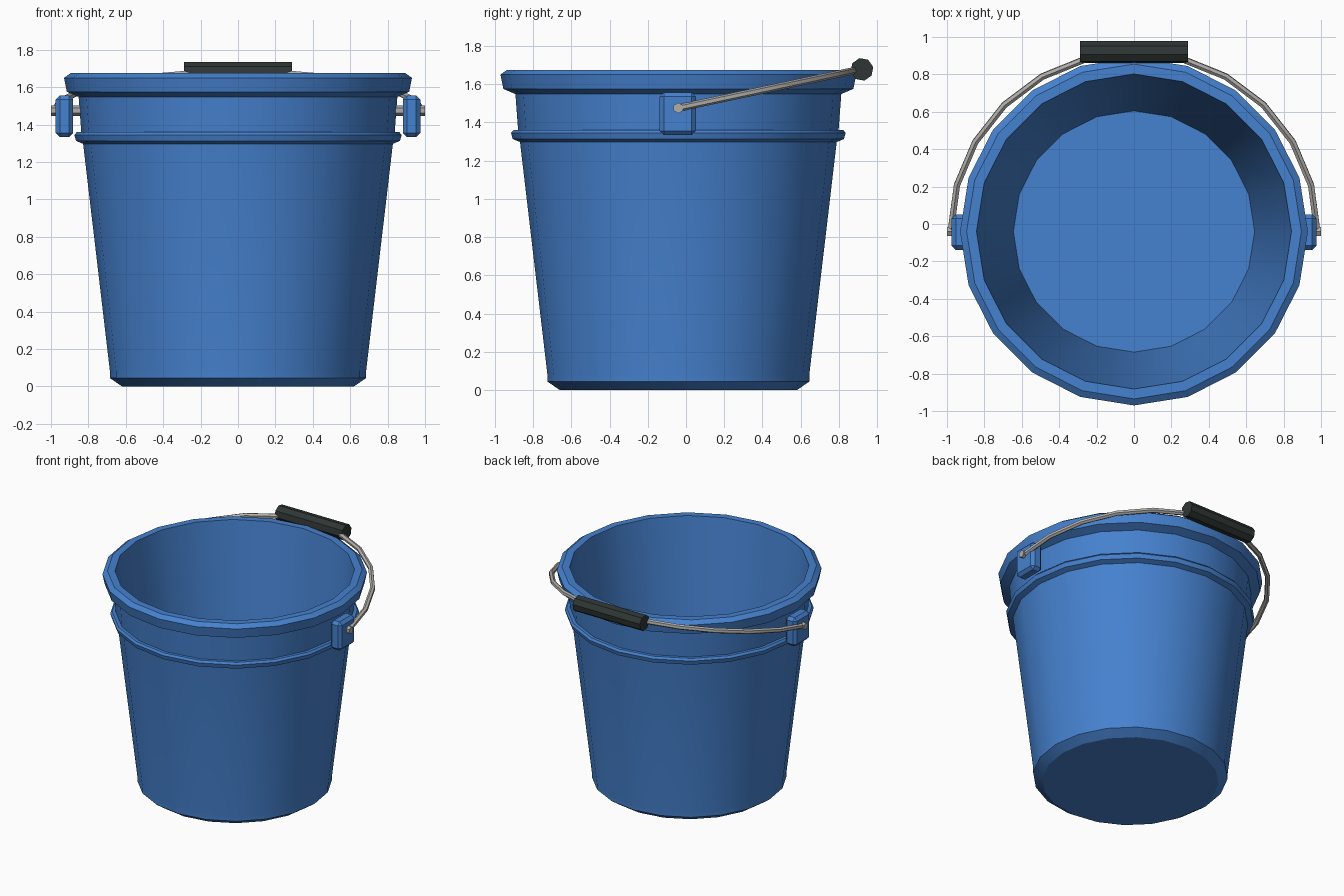
import bpy, bmesh, math
from mathutils import Vector

if "Cube" in bpy.data.objects:
    bpy.data.objects.remove(bpy.data.objects["Cube"])

CY = -0.04                      # bucket axis position in y
PIVOT_Z = 1.475                 # handle pivot height
TILT = math.radians(12)         # handle rests slightly above horizontal


def material(name, rgb):
    m = bpy.data.materials.new(name)
    m.diffuse_color = (*rgb, 1)
    m.use_nodes = True
    m.node_tree.nodes["Principled BSDF"].inputs["Base Color"].default_value = m.diffuse_color
    return m


BLUE = material("blue plastic", (0.06, 0.22, 0.62))
STEEL = material("grey steel", (0.44, 0.43, 0.41))
GRIP = material("dark grip", (0.028, 0.037, 0.035))


def finish(bm, name, mat, angle=30):
    bmesh.ops.recalc_face_normals(bm, faces=bm.faces)
    me = bpy.data.meshes.new(name)
    bm.to_mesh(me)
    bm.free()
    me.materials.append(mat)
    ob = bpy.data.objects.new(name, me)
    bpy.context.collection.objects.link(ob)
    bpy.ops.object.select_all(action='DESELECT')
    ob.select_set(True)
    bpy.context.view_layer.objects.active = ob
    bpy.ops.object.shade_smooth_by_angle(angle=math.radians(angle))
    return ob


def skin(bm, rings):
    """Bridge successive vertex rings and cap both ends."""
    n = len(rings[0])
    for a, b in zip(rings, rings[1:]):
        for i in range(n):
            j = (i + 1) % n
            bm.faces.new((a[i], a[j], b[j], b[i]))
    bm.faces.new(rings[0])
    bm.faces.new(rings[-1])


def lathe(name, profile, mat, sides):
    bm = bmesh.new()
    rings = [[bm.verts.new((r * math.cos(math.tau * i / sides),
                            CY + r * math.sin(math.tau * i / sides), z))
              for i in range(sides)] for r, z in profile]
    skin(bm, rings)
    return finish(bm, name, mat)


def tube(name, pts, radius, mat, sides, turn=0.0, up=Vector((0, 0, 1)), angle=30):
    """Sweep a regular polygon along a path."""
    bm = bmesh.new()
    rings = []
    for k, p in enumerate(pts):
        t = (pts[min(k + 1, len(pts) - 1)] - pts[max(k - 1, 0)]).normalized()
        u = (up - t * up.dot(t)).normalized()
        v = t.cross(u)
        rings.append([bm.verts.new(p + radius * (
            u * math.cos(turn + math.tau * i / sides) +
            v * math.sin(turn + math.tau * i / sides))) for i in range(sides)])
    skin(bm, rings)
    return finish(bm, name, mat, angle)


# Bucket shell: foot, wall, reinforcing band, rolled rim, inner wall, floor
lathe("bucket", [
    (0.62, 0.0), (0.685, 0.045), (0.685, 0.083),
    (0.828, 1.297), (0.866, 1.313), (0.875, 1.345), (0.862, 1.36), (0.838, 1.36),
    (0.852, 1.548), (0.915, 1.575), (0.93, 1.65), (0.895, 1.675),
    (0.842, 1.675), (0.645, 0.06)], BLUE, 20)

# Handle lugs and pivot pins on both sides
for side, label in ((-1, "left"), (1, "right")):
    bm = bmesh.new()
    bmesh.ops.create_cube(bm, size=1)
    for v in bm.verts:
        v.co = Vector((side * 0.928 + v.co.x * 0.094,
                       CY - 0.003 + v.co.y * 0.19, 1.445 + v.co.z * 0.222))
    bmesh.ops.bevel(bm, geom=bm.edges[:], offset=0.022, segments=1, affect='EDGES')
    finish(bm, label + "_lug", BLUE)
    tube(label + "_pivot_pin",
         [Vector((side * x, CY, PIVOT_Z)) for x in (0.84, 1.0)],
         0.028, STEEL, 6)

# Wire handle: tilted half circle
wire_up = Vector((0, -math.sin(TILT), math.cos(TILT)))
R = 0.978
arc = []
for k in range(13):
    a = math.pi * k / 12
    d = R * math.sin(a)
    arc.append(Vector((0.98 * math.cos(a), CY + d * math.cos(TILT),
                       PIVOT_Z + d * math.sin(TILT))))
tube("wire_handle", arc, 0.019, STEEL, 6, up=wire_up)

# Hand grip around the middle of the wire
tube("hand_grip", [Vector((x, 0.92, 1.677)) for x in (-0.288, 0.288)],
     0.06, GRIP, 8, up=wire_up)
